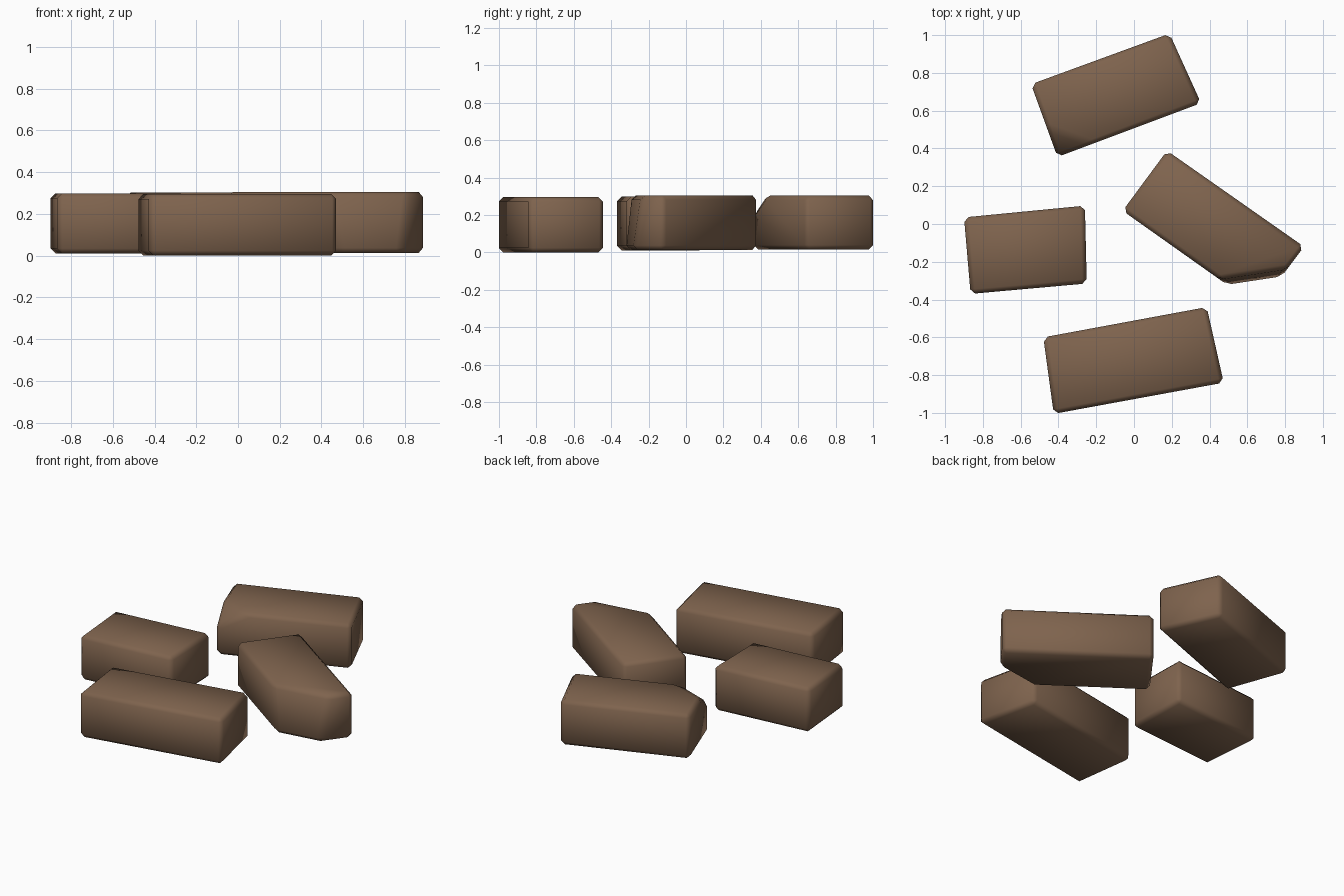
import bpy
import bmesh
from mathutils import Vector

cube = bpy.data.objects.get("Cube")
if cube:
    bpy.data.objects.remove(cube, do_unlink=True)

# Single earthy brown for every brick
brown = bpy.data.materials.new("brown_brick")
brown.use_nodes = True
colour = (0.21, 0.125, 0.075, 1)
brown.diffuse_color = colour
shader = next(n for n in brown.node_tree.nodes if n.type == "BSDF_PRINCIPLED")
shader.inputs["Base Color"].default_value = colour
shader.inputs["Roughness"].default_value = 0.9


def brick(name, outline, bottom, top, chip=None, bevel=0.024):
    """Extrude a brick from its plan, optionally slice off a corner, soften edges."""
    bm = bmesh.new()
    base = bm.faces.new([bm.verts.new((x, y, bottom)) for x, y in outline])
    raised = bmesh.ops.extrude_face_region(bm, geom=[base])["geom"]
    for v in raised:
        if isinstance(v, bmesh.types.BMVert):
            v.co.z = top
    bmesh.ops.recalc_face_normals(bm, faces=bm.faces)

    # Chipped corner
    if chip:
        point, normal = chip
        bmesh.ops.bisect_plane(bm, geom=bm.verts[:] + bm.edges[:] + bm.faces[:],
                               plane_co=point, plane_no=normal, clear_outer=True)
        rim = [e for e in bm.edges if e.is_boundary]
        bmesh.ops.holes_fill(bm, edges=rim)
        bmesh.ops.recalc_face_normals(bm, faces=bm.faces)

    # Worn edges
    bmesh.ops.bevel(bm, geom=bm.edges[:], offset=bevel, offset_type="OFFSET",
                    segments=1, profile=0.5, affect="EDGES", clamp_overlap=True)
    for f in bm.faces:
        f.smooth = True

    mesh = bpy.data.meshes.new(name)
    bm.to_mesh(mesh)
    bm.free()
    mesh.materials.append(brown)
    obj = bpy.data.objects.new(name, mesh)
    bpy.context.collection.objects.link(obj)
    return obj


brick("front_brick",
      [(-0.48, -0.6), (-0.425, -1.005), (0.475, -0.84), (0.385, -0.44)], 0.0, 0.295)

brick("right_brick",
      [(-0.90, 0.035), (-0.865, -0.37), (-0.25, -0.315), (-0.26, 0.097)], 0.01, 0.298)

# Back brick: one top corner is knocked off at a slant
corner = Vector((-0.405, 0.355, 0.2))
along_end = Vector((-0.46, 0.51, 0.303))
along_front = Vector((-0.22, 0.424, 0.303))
slant = (along_front - corner).cross(along_end - corner)
brick("back_brick",
      [(-0.545, 0.74), (-0.405, 0.355), (0.355, 0.64), (0.188, 1.008)], 0.015, 0.303,
      chip=(corner, slant))

# Left brick: a whole corner is broken away, leaning slightly inwards
brick("left_brick",
      [(-0.06, 0.07), (0.66, -0.44), (0.90, -0.12), (0.175, 0.388)], 0.013, 0.305,
      chip=((0.5, -0.325, 0), (0.15, -0.99, 0.13)))
